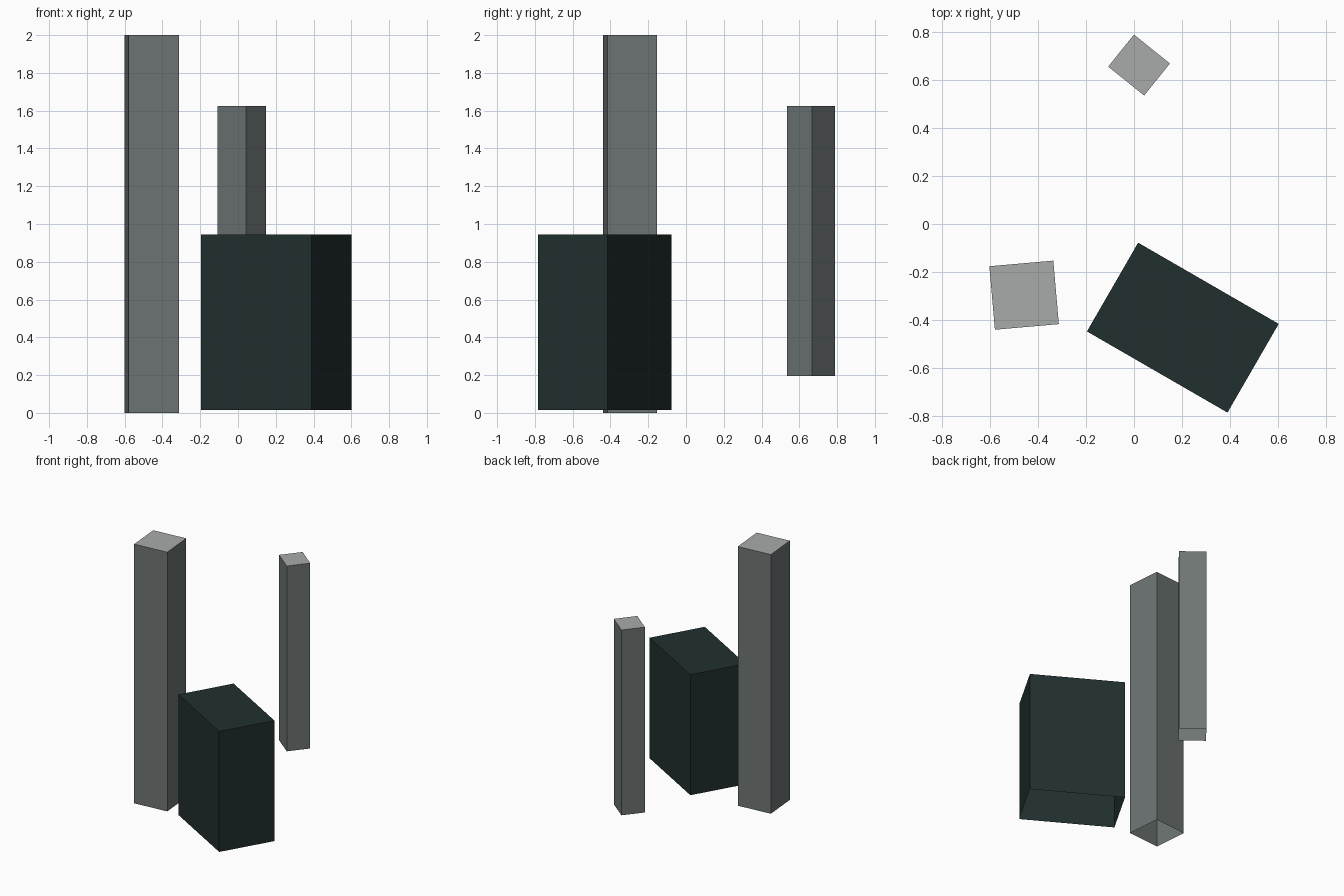
import bpy, bmesh, math
from mathutils import Matrix

if "Cube" in bpy.data.objects:
    bpy.data.objects.remove(bpy.data.objects["Cube"])


def material(name, rgb):
    m = bpy.data.materials.new(name)
    m.diffuse_color = (*rgb, 1.0)
    m.use_nodes = True
    m.node_tree.nodes["Principled BSDF"].inputs["Base Color"].default_value = m.diffuse_color
    return m


dark = material("dark slate", (0.0155, 0.028, 0.028))
grey = material("mid grey", (0.155, 0.18, 0.175))
light = material("light grey", (0.39, 0.41, 0.40))


def pillar(name, centre, size, angle, z0, z1, side, cap):
    """Upright box, turned about z, open underneath, with its own top colour."""
    bm = bmesh.new()
    bmesh.ops.create_cube(bm, size=1.0)
    bmesh.ops.scale(bm, vec=(size[0], size[1], z1 - z0), verts=bm.verts)
    bm.normal_update()
    bottom = [f for f in bm.faces if f.normal.z < -0.5]
    for f in bm.faces:
        f.material_index = 1 if f.normal.z > 0.5 else 0
    bmesh.ops.delete(bm, geom=bottom, context='FACES_ONLY')
    move = Matrix.Translation((*centre, (z0 + z1) / 2))
    bm.transform(move @ Matrix.Rotation(math.radians(angle), 4, 'Z'))
    mesh = bpy.data.meshes.new(name)
    bm.to_mesh(mesh)
    bm.free()
    mesh.materials.append(side)
    mesh.materials.append(cap)
    bpy.context.collection.objects.link(bpy.data.objects.new(name, mesh))


# Low dark block, tall column and raised thin column
pillar("dark_block", (0.203, -0.431), (0.675, 0.426), -30, 0.015, 0.945, dark, dark)
pillar("tall_column", (-0.457, -0.296), (0.267, 0.265), 5, 0.0, 2.0, grey, light)
pillar("thin_column", (0.021, 0.661), (0.192, 0.171), -38.8, 0.195, 1.625, grey, light)
